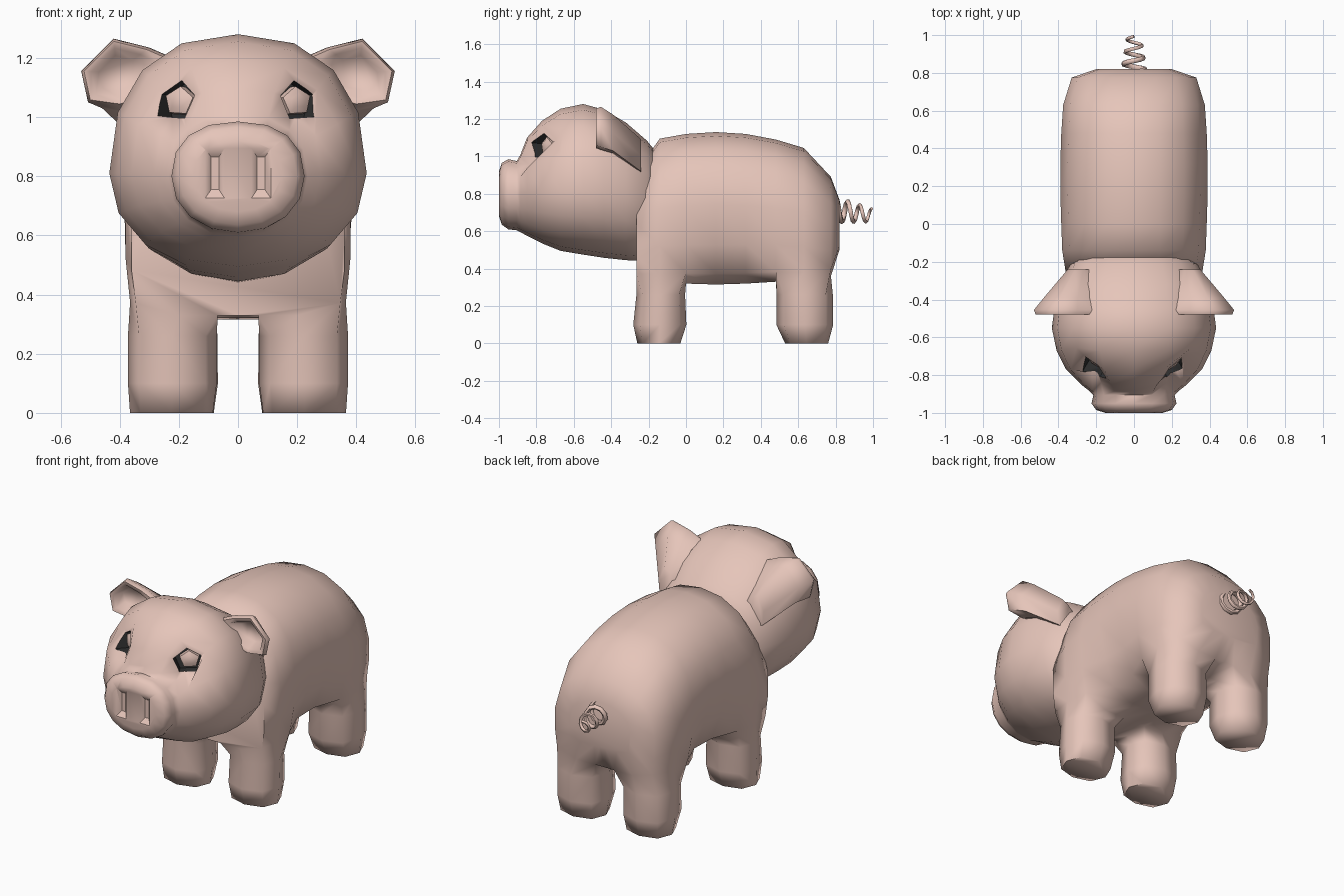
import bpy, bmesh, math
from mathutils import Vector, Matrix

cube = bpy.data.objects.get("Cube")
if cube:
    bpy.data.objects.remove(cube, do_unlink=True)


def material(name, colour):
    mat = bpy.data.materials.new(name)
    mat.use_nodes = True
    mat.diffuse_color = (*colour, 1)
    mat.node_tree.nodes["Principled BSDF"].inputs["Base Color"].default_value = (*colour, 1)
    return mat


PINK = material("pale pink skin", (0.79, 0.56, 0.49))
DARK = material("charcoal eye socket", (0.03, 0.03, 0.03))


def finish(bm, name, angle=60, slot=0):
    """Turn a bmesh into a smooth shaded object."""
    bmesh.ops.recalc_face_normals(bm, faces=bm.faces)
    mesh = bpy.data.meshes.new(name)
    for face in bm.faces:
        face.material_index = slot
    bm.to_mesh(mesh)
    bm.free()
    mesh.materials.append(PINK)
    mesh.materials.append(DARK)
    obj = bpy.data.objects.new(name, mesh)
    bpy.context.collection.objects.link(obj)
    smooth(obj, angle)
    return obj


def smooth(obj, angle):
    bpy.ops.object.select_all(action="DESELECT")
    obj.select_set(True)
    bpy.context.view_layer.objects.active = obj
    bpy.ops.object.shade_smooth_by_angle(angle=math.radians(angle))


def add_ring(bm, points):
    return [bm.verts.new(p) for p in points]


def bridge(bm, a, b, skip=()):
    n = len(a)
    for i in range(n):
        if i not in skip:
            bm.faces.new((a[i], a[(i + 1) % n], b[(i + 1) % n], b[i]))


def loft(bm, rings):
    """Bridge rings of points in order and cap both ends."""
    rings = [add_ring(bm, r) for r in rings]
    for a, b in zip(rings, rings[1:]):
        bridge(bm, a, b)
    bm.faces.new(rings[0])
    bm.faces.new(rings[-1])


# Body: cross-sections along the back, with openings left for the legs
SECTION = [(0, 1), (.36, .975), (.68, .89), (.9, .74), (1, .52), (1, .26),
           (.96, .07), (.56, 0), (.19, 0), (0, 0)]
# y, half width, top, bottom, belly tuck
STATIONS = [(-.265, .36, .92, .33, 1), (-.14, .38, 1.095, .32, 1),
            (0, .385, 1.12, .32, .94), (.16, .39, 1.13, .315, .75),
            (.32, .39, 1.12, .32, .75), (.48, .385, 1.09, .33, .94),
            (.63, .375, 1.045, .33, 1), (.775, .33, .89, .36, 1),
            (.82, .2, .77, .5, 1)]


def body_ring(y, w, top, bottom, tuck):
    half = []
    for i, (u, f) in enumerate(SECTION):
        squeeze = tuck if i in (6, 7) else (1 + tuck) / 2 if i == 5 else 1
        half.append((u * w * squeeze, y, bottom + f * (top - bottom)))
    return half + [(-x, y, z) for x, y, z in half[-2:0:-1]]


bm = bmesh.new()
rings = [add_ring(bm, body_ring(*s)) for s in STATIONS]
leg_columns = {1: (6, 7, 8), -1: (12, 11, 10)}
leg_faces = (6, 7, 10, 11)
for k in range(len(rings) - 1):
    bridge(bm, rings[k], rings[k + 1], leg_faces if k in (0, 1, 5, 6) else ())
bm.faces.new(rings[0])
bm.faces.new(rings[-1])

# Legs: grown out of the openings, (z, centre x, centre y, half x, half y)
FRONT = [(.26, .222, -.135, .15, .13), (.1, .222, -.14, .15, .142), (0, .225, -.145, .14, .115)]
BACK = [(.26, .22, .635, .15, .15), (.1, .22, .635, .152, .152), (0, .22, .645, .138, .115)]
OUTLINE = [(0, 0), (1, 0), (2, 0), (2, 1), (2, 2), (1, 2), (0, 2), (0, 1)]
for first, levels in ((0, FRONT), (5, BACK)):
    for side, cols in leg_columns.items():
        upper = [rings[first + r][cols[c]] for c, r in OUTLINE]
        for z, cx, cy, hx, hy in levels:
            pts = []
            for c, r in OUTLINE:
                k = .75 if c != 1 and r != 1 else 1
                pts.append((side * (cx + (1 - c) * hx * k), cy + (r - 1) * hy * k, z))
            lower = add_ring(bm, pts)
            bridge(bm, upper, lower)
            upper = lower
        bm.faces.new(upper)
for v in [v for v in bm.verts if not v.link_faces]:
    bm.verts.remove(v)
finish(bm, "body_and_legs", 80)

# Head and snout: y, half width, top, widest height, bottom, eye hollow depth
HEAD = [(-.14, .25, 1.0, .76, .5, 0), (-.21, .335, 1.085, .78, .44, 0),
        (-.32, .395, 1.18, .8, .445, 0), (-.44, .42, 1.25, .81, .458, 0),
        (-.55, .435, 1.28, .81, .475, 0), (-.67, .41, 1.255, .81, .495, .015),
        (-.77, .36, 1.19, .81, .535, .075), (-.85, .28, 1.1, .81, .575, .1),
        (-.885, .235, 1.01, .8, .595, .045), (-.905, .215, .975, .8, .605, 0),
        (-.95, .225, .985, .8, .61, 0), (-.985, .2, .965, .8, .635, 0),
        (-1, .15, .92, .8, .68, 0)]


def head_ring(y, w, top, mid, bottom, hollow, n=16):
    pts = []
    for i in range(n):
        a = math.tau * i / n
        c, s = math.cos(a), math.sin(a)
        height = top - mid if s > 0 else mid - bottom
        power = .86 if s > 0 else .95
        push = hollow if i in (2, 6) else 0
        pts.append((w * math.copysign(abs(c) ** power, c), y + push,
                    mid + height * math.copysign(abs(s) ** power, s)))
    return pts


bm = bmesh.new()
loft(bm, [head_ring(*r) for r in HEAD])
head = finish(bm, "head")


def cut(target, cutter):
    mod = target.modifiers.new("cut", "BOOLEAN")
    mod.operation, mod.solver, mod.object = "DIFFERENCE", "EXACT", cutter
    bpy.context.view_layer.objects.active = target
    bpy.ops.object.modifier_apply(modifier=mod.name)
    bpy.data.objects.remove(cutter, do_unlink=True)


def pentagon(radius, depth):
    return [(radius * math.sin(math.tau * i / 5), depth, radius * math.cos(math.tau * i / 5))
            for i in range(5)]


# Eyes: dark five-sided sockets, each holding a faceted eyeball
for side, label in ((1, "left"), (-1, "right")):
    hit, where, normal, _ = head.ray_cast(Vector((side * .198, -2, 1.053)), Vector((0, 1, 0)))
    facing = Vector((side * .5, -.85, .1)).normalized()
    turn = facing.to_track_quat("-Y", "Z").to_matrix().to_4x4()
    place = Matrix.Translation(where) @ turn @ Matrix.Diagonal((1.12, 1, 1, 1))
    place = place @ Matrix.Rotation(side * -.06, 4, "Y")
    bm = bmesh.new()
    loft(bm, [pentagon(.071, -.1), pentagon(.071, .045)])
    bm.transform(place)
    cut(head, finish(bm, "socket_cutter", 30, 1))
    bm = bmesh.new()
    loft(bm, [pentagon(.052, .06), pentagon(.05, .02), pentagon(.025, .008)])
    bm.transform(Matrix.Translation((side * .012, 0, .003)) @ place)
    finish(bm, label + "_eyeball", 50)

    # Nostrils: shallow upright slots with sloping sides
    bm = bmesh.new()
    slot = [(-1, -1), (1, -1), (1, 1), (-1, 1)]
    loft(bm, [[(side * .078 + u * w, y, .81 + v * h) for u, v in slot]
              for y, w, h in ((-1.02, .05, .11), (-.977, .013, .055))])
    cut(head, finish(bm, "nostril_cutter", 30))
smooth(head, 62)

# Ears: cupped fronts that taper back into the head
EAR = [(.22, 1.2), (.3, 1.235), (.42, 1.265), (.53, 1.155), (.507, 1.05), (.4, 1.035), (.3, 1.06)]


def ear_ring(y, scale_x, scale_z, cx, cz):
    return [(cx + (x - cx) * scale_x, y, cz + (z - 1.15) * scale_z) for x, z in EAR]


for side, label in ((1, "left"), (-1, "right")):
    bm = bmesh.new()
    loft(bm, [ear_ring(-.42, .5, .5, .41, 1.15), ear_ring(-.475, .72, .72, .41, 1.15),
              ear_ring(-.48, .92, .92, .41, 1.15), ear_ring(-.455, 1, 1, .41, 1.15),
              ear_ring(-.39, .78, .9, .29, 1.12), ear_ring(-.24, .36, .8, .25, 1.0)])
    bm.transform(Matrix.Diagonal((side, 1, 1, 1)))
    finish(bm, label + "_ear", 70)

# Tail: a tapering corkscrew
curve = bpy.data.curves.new("tail", "CURVE")
curve.dimensions = "3D"
curve.bevel_depth, curve.bevel_resolution = .016, 1
curve.use_fill_caps = True
spline = curve.splines.new("POLY")
steps = 30
spline.points.add(steps)
for i, p in enumerate(spline.points):
    t = i / steps
    a = math.tau * 3 * t
    r = .062 - .026 * t
    p.co = (r * math.sin(a), .8 + .193 * t, .715 - .03 * t + r * math.cos(a), 1)
    p.radius = 1 - .5 * t
curve.materials.append(PINK)
tail = bpy.data.objects.new("tail", curve)
bpy.context.collection.objects.link(tail)
bpy.ops.object.select_all(action="DESELECT")
tail.select_set(True)
bpy.context.view_layer.objects.active = tail
bpy.ops.object.convert(target="MESH")
smooth(bpy.context.object, 60)
